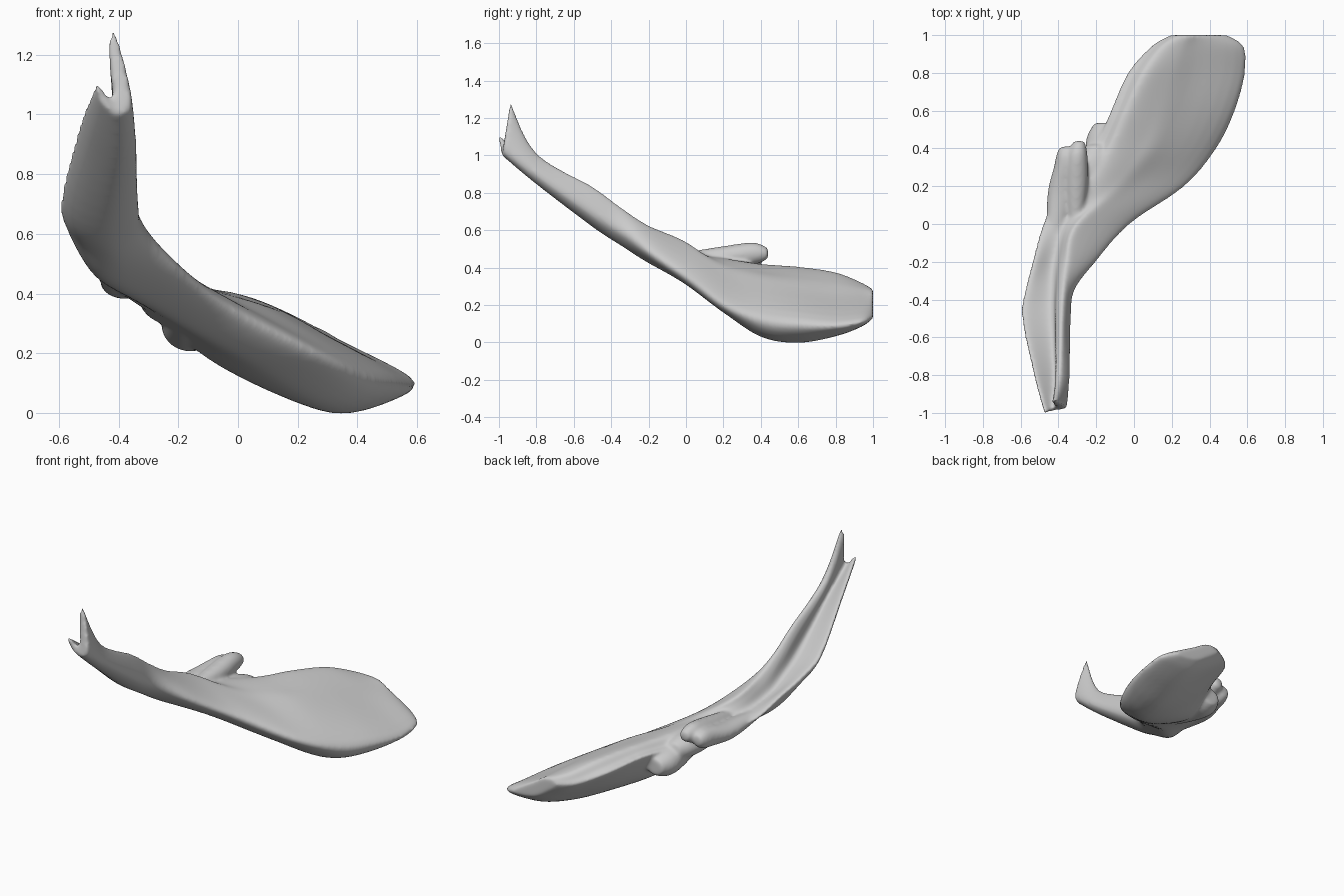
import bpy, bmesh, math
from mathutils import Vector

if "Cube" in bpy.data.objects:
    bpy.data.objects.remove(bpy.data.objects["Cube"])

# Stations along the bone, and six lengthwise rails of (x, z) at each station
YS = [-.985, -.8, -.5, -.35, -.2, 0, .2, .4, .6, .8, .94, 1.0]
LIP = [(-.475, 1.09), (-.53, .955), (-.592, .71), (-.575, .62), (-.535, .55), (-.48, .46),
       (-.38, .42), (-.21, .36), (-.12, .35), (-.03, .31), (.09, .265), (.19, .26)]
UNDER = [(-.45, 1.035), (-.49, .885), (-.535, .64), (-.52, .55), (-.47, .45), (-.36, .385),
         (-.23, .29), (-.09, .175), (.03, .155), (.13, .16), (.2, .175), (.26, .205)]
KEEL = [(-.40, 1.0), (-.40, .845), (-.42, .62), (-.41, .52), (-.36, .425), (-.2, .31),
        (.05, .165), (.26, .03), (.33, -.002), (.36, .035), (.37, .09), (.36, .145)]
EDGE = [(-.355, 1.05), (-.34, .9), (-.335, .69), (-.315, .59), (-.2, .48), (-.02, .35),
        (.27, .2), (.435, .125), (.535, .1), (.59, .09), (.585, .11), (.5, .135)]
RIDGE = [(-.41, 1.285), (-.385, 1.01), (-.375, .83), (-.365, .72), (-.34, .62), (-.28, .53),
         (-.02, .38), (.15, .325), (.24, .29), (.31, .255), (.33, .25), (.34, .245)]
GROOVE = [(-.42, 1.06), (-.42, .91), (-.435, .69), (-.435, .60), (-.425, .525), (-.37, .475),
          (-.23, .45), (-.12, .42), (-.03, .405), (.06, .375), (.15, .32), (.24, .285)]
START_Y = [-1.005, -.995, -.985, -.975, -.94, -.975]   # slanted broken end


def spline(a, b, c, d, t, k):
    m0, m1 = (c - a) * k, (d - b) * k
    return (b * (2*t**3 - 3*t*t + 1) + m0 * (t**3 - 2*t*t + t)
            + c * (3*t*t - 2*t**3) + m1 * (t**3 - t*t))


def smooth_path(pts, n, k, closed=False):
    out, m = [], len(pts)
    for i in range(m if closed else m - 1):
        get = (lambda j: pts[j % m]) if closed else (lambda j: pts[max(0, min(m - 1, j))])
        out += [spline(get(i-1), get(i), get(i+1), get(i+2), s / n, k) for s in range(n)]
    return out if closed else out + [pts[-1]]


def thicken(ring):
    # give the channel's two walls some thickness, fading out on the blade
    lip, under, keel, edge, ridge, groove = ring
    w = max(0, min(1, (.15 - lip.y) / .3))
    wall = ridge.lerp(groove, .5 - .25 * w) + Vector((-.022 * w, 0, .012 * (1 - w)))
    rim = lip.lerp(groove, .4 - .25 * w) + Vector((0, 0, .022 * w))
    return [lip, under, keel, edge, ridge, wall, groove, rim]


def loft(bm, rings):
    loops = [[bm.verts.new(p) for p in r] for r in rings]
    n = len(loops[0])
    for a, b in zip(loops, loops[1:]):
        for i in range(n):
            bm.faces.new((a[i], a[(i+1) % n], b[(i+1) % n], b[i]))
    caps = [bm.faces.new(loops[0][::-1]), bm.faces.new(loops[-1])]
    bmesh.ops.triangulate(bm, faces=caps)


def knob(bm, path, radii):
    # rounded lobe swept along y
    pts = smooth_path([Vector(p) for p in path], 6, .5)
    rad = smooth_path([Vector(r) for r in radii], 6, .5)
    loft(bm, [[p + Vector((r.x * math.cos(a), 0, r.y * math.sin(a)))
               for a in [j * math.tau / 20 for j in range(20)]] for p, r in zip(pts, rad)])


bm = bmesh.new()

# Channelled stem running into the broad tilted blade
rails = []
for rail, y0 in zip((LIP, UNDER, KEEL, EDGE, RIDGE, GROOVE), START_Y):
    pts = [Vector((x, y, z)) for (x, z), y in zip(rail, YS)]
    pts[0].y = y0
    rails.append(smooth_path(pts, 6, .5))
loft(bm, [smooth_path(thicken(ring), 6, .5, True) for ring in zip(*rails)])

# Upper knob: outer flange and inner lobe
knob(bm, [(-.43, -.1, .46), (-.39, .15, .435), (-.365, .3, .445), (-.36, .37, .45), (-.36, .41, .455)],
     [(.03, .025), (.07, .05), (.06, .06), (.05, .055), (.03, .03)])
knob(bm, [(-.31, -.02, .45), (-.305, .2, .46), (-.3, .36, .475), (-.29, .44, .475)],
     [(.03, .03), (.06, .055), (.055, .06), (.03, .03)])
# Web joining the knobs to the blade
knob(bm, [(-.26, -.05, .42), (-.23, .2, .375), (-.21, .34, .36), (-.2, .42, .35)],
     [(.05, .03), (.1, .065), (.09, .07), (.05, .05)])
# Lower knob, flaring back into the blade
knob(bm, [(-.16, .0, .36), (-.16, .25, .33), (-.16, .44, .29), (-.155, .535, .285)],
     [(.05, .04), (.09, .09), (.095, .085), (.055, .05)])

bmesh.ops.recalc_face_normals(bm, faces=bm.faces)
mesh = bpy.data.meshes.new("bone")
bm.to_mesh(mesh)
bm.free()
bone = bpy.data.objects.new("bone", mesh)
bpy.context.collection.objects.link(bone)

# Fuse the parts into one smooth organic surface
fuse = bone.modifiers.new("fuse", 'REMESH')
fuse.mode = 'VOXEL'
fuse.voxel_size = .009
fuse.use_smooth_shade = True
relax = bone.modifiers.new("relax", 'SMOOTH')
relax.factor = .5
relax.iterations = 18
